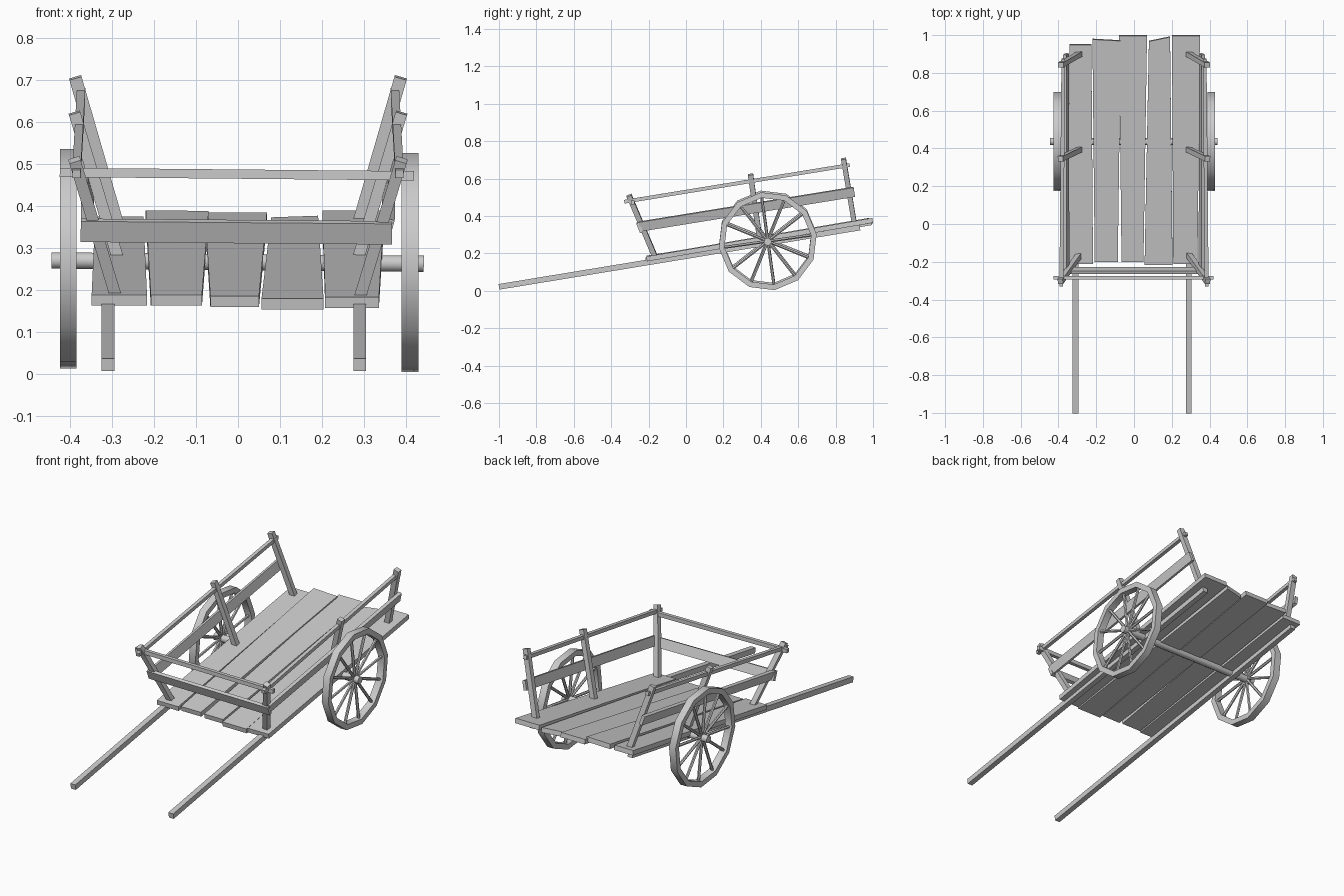
import bpy, bmesh
from math import cos, sin, tau, radians
from mathutils import Vector

old = bpy.data.objects.get("Cube")
if old:
    bpy.data.objects.remove(old)

wood = bpy.data.materials.new("grey_wood")
wood.use_nodes = True
GREY = (0.6, 0.6, 0.6, 1)
wood.diffuse_color = GREY
wood.node_tree.nodes["Principled BSDF"].inputs["Base Color"].default_value = GREY


def finish(name, bm, smooth=False):
    bmesh.ops.recalc_face_normals(bm, faces=bm.faces)
    mesh = bpy.data.meshes.new(name)
    bm.to_mesh(mesh)
    bm.free()
    mesh.materials.append(wood)
    obj = bpy.data.objects.new(name, mesh)
    bpy.context.collection.objects.link(obj)
    if smooth:
        bpy.ops.object.select_all(action='DESELECT')
        obj.select_set(True)
        bpy.context.view_layer.objects.active = obj
        bpy.ops.object.shade_smooth_by_angle(angle=radians(35))
    return obj


def bridge(bm, rings, closed=False):
    """Skin a list of vertex rings; cap the ends unless closed."""
    n = len(rings[0])
    pairs = list(zip(rings, rings[1:]))
    if closed:
        pairs.append((rings[-1], rings[0]))
    else:
        bm.faces.new(rings[0])
        bm.faces.new(rings[-1])
    for a, b in pairs:
        for i in range(n):
            j = (i + 1) % n
            bm.faces.new((a[i], a[j], b[j], b[i]))


def beam(name, p, q, width, height, end_width=None, up=(0, 0, 1), skew=0):
    """Rectangular bar from p to q, optionally tapered or cut askew at q."""
    p, q = Vector(p), Vector(q)
    d = (q - p).normalized()
    side = d.cross(Vector(up)).normalized()
    top = side.cross(d)
    bm = bmesh.new()
    rings = []
    for c, w, s in ((p, width, 0), (q, end_width or width, skew)):
        rings.append([bm.verts.new(c + side * a * w / 2 + top * b * height / 2 + d * a * s)
                      for a, b in ((-1, -1), (1, -1), (1, 1), (-1, 1))])
    bridge(bm, rings)
    return finish(name, bm)


def rod(bm, p, q, radius, sides):
    p, q = Vector(p), Vector(q)
    d = (q - p).normalized()
    u = d.orthogonal().normalized()
    v = d.cross(u)
    bridge(bm, [[bm.verts.new(c + radius * (u * cos(tau * i / sides) + v * sin(tau * i / sides)))
                 for i in range(sides)] for c in (p, q)])


# Deck planks: front x, width, y, z, then back x, width, y, z, askew cut
planks = [
    (-0.283, 0.132, -0.21, 0.175, -0.283, 0.115, 0.95, 0.362, 0),
    (-0.147, 0.122, -0.20, 0.175, -0.145, 0.150, 0.975, 0.376, -0.004),
    (-0.008, 0.116, -0.20, 0.172, -0.005, 0.148, 0.998, 0.372, 0),
    (0.130, 0.148, -0.215, 0.166, 0.135, 0.112, 0.98, 0.362, 0.012),
    (0.272, 0.128, -0.21, 0.170, 0.275, 0.148, 0.998, 0.376, 0),
]
for n, (x0, w0, y0, z0, x1, w1, y1, z1, skew) in enumerate(planks, 1):
    beam(f"deck_plank_{n}", (x0, y0, z0), (x1, y1, z1), w0, 0.026, w1, skew=skew)

# Pull shafts running under the deck
for name, x in (("left", 0.29), ("right", -0.31)):
    beam(f"{name}_shaft", (x, -1, 0.021), (x, 0.93, 0.338), 0.03, 0.03)

# Side frames: leaning posts, board and top rail
for name, s in (("left", 1), ("right", -1)):
    beam(f"{name}_front_post", (s * 0.29, -0.165, 0.18), (s * 0.39, -0.305, 0.51),
         0.028, 0.028, up=(0, 1, 0))
    beam(f"{name}_middle_post", (s * 0.285, 0.395, 0.27), (s * 0.39, 0.345, 0.622),
         0.028, 0.028, up=(0, 1, 0))
    beam(f"{name}_rear_post", (s * 0.288, 0.90, 0.36), (s * 0.388, 0.842, 0.706),
         0.03, 0.026, up=(0, 1, 0))
    beam(f"{name}_side_board", (s * 0.358, -0.25, 0.343), (s * 0.36, 0.90, 0.529),
         0.018, 0.052, up=(s * 0.28, 0, 1))
    beam(f"{name}_top_rail", (s * 0.385, -0.33, 0.476), (s * 0.374, 0.875, 0.672),
         0.02, 0.02)

# Front board and front rail
beam("front_board", (-0.375, -0.247, 0.342), (0.367, -0.247, 0.336), 0.018, 0.053,
     up=(0, -0.4, 1))
beam("front_rail", (-0.425, -0.285, 0.48), (0.42, -0.285, 0.472), 0.02, 0.022)

# Axle
AXLE_Y = 0.437
bm = bmesh.new()
rod(bm, (-0.445, AXLE_Y, 0.27), (0.443, AXLE_Y, 0.262), 0.02, 12)
finish("axle", bm, smooth=True)

# Twelve-sided wheels with a spoke to each corner
SIDES, OUTER, INNER, HALF = 12, 0.264, 0.234, 0.02
for name, x, z in (("left", 0.41, 0.265), ("right", -0.405, 0.274)):
    rim, spokes = bmesh.new(), bmesh.new()
    rings = []
    for i in range(SIDES):
        a = tau * i / SIDES + radians(8)
        ray = Vector((0, cos(a), sin(a)))
        hub = Vector((x, AXLE_Y, z))
        rings.append([rim.verts.new(hub + ray * r + Vector((dx, 0, 0)))
                      for r, dx in ((OUTER, -HALF), (OUTER, HALF), (INNER, HALF), (INNER, -HALF))])
        rod(spokes, hub + ray * 0.01, hub + ray * (INNER + 0.008), 0.008, 6)
    bridge(rim, rings, closed=True)
    finish(f"{name}_wheel_rim", rim, smooth=True)
    finish(f"{name}_wheel_spokes", spokes)
